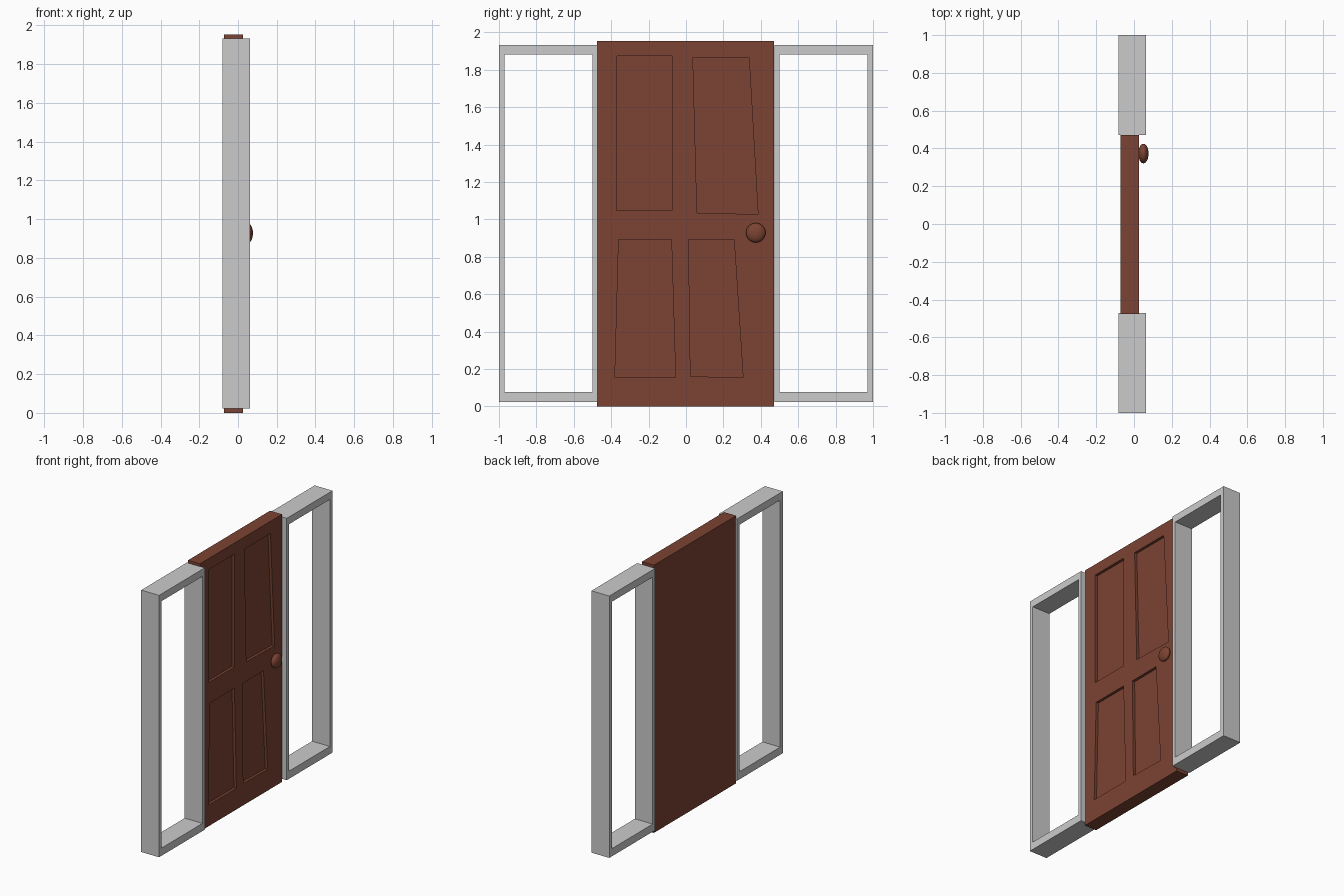
import bpy, bmesh

if "Cube" in bpy.data.objects:
    bpy.data.objects.remove(bpy.data.objects["Cube"])


def make_object(name, bm):
    bmesh.ops.recalc_face_normals(bm, faces=bm.faces)
    mesh = bpy.data.meshes.new(name)
    bm.to_mesh(mesh)
    bm.free()
    obj = bpy.data.objects.new(name, mesh)
    bpy.context.collection.objects.link(obj)
    return obj


def prism(bm, outline, x0, x1):
    """Extrude a (y, z) outline along x."""
    face = bm.faces.new([bm.verts.new((x0, y, z)) for y, z in outline])
    ext = bmesh.ops.extrude_face_region(bm, geom=[face])
    verts = [g for g in ext["geom"] if isinstance(g, bmesh.types.BMVert)]
    bmesh.ops.translate(bm, verts=verts, vec=(x1 - x0, 0, 0))


def rect(y0, y1, z0, z1):
    return [(y0, z0), (y1, z0), (y1, z1), (y0, z1)]


def side_frame(name, outer, inner, x0, x1):
    """Open rectangular frame: two loops at each depth, bridged."""
    bm = bmesh.new()
    o0, i0, i1, o1 = [[bm.verts.new((x, y, z)) for y, z in loop]
                      for loop, x in ((outer, x0), (inner, x0), (inner, x1), (outer, x1))]
    rings = [o0, i0, i1, o1]
    for r in range(4):
        a, b = rings[r], rings[(r + 1) % 4]
        for k in range(4):
            n = (k + 1) % 4
            bm.faces.new((a[k], a[n], b[n], b[k]))
    return make_object(name, bm)


brown = bpy.data.materials.new("brown_wood")
brown.diffuse_color = (0.2, 0.057, 0.033, 1)
brown.use_nodes = True
brown.node_tree.nodes["Principled BSDF"].inputs["Base Color"].default_value = brown.diffuse_color

# Open frames either side of the door
for name, s in (("left_side_frame", -1), ("right_side_frame", 1)):
    side_frame(name, rect(s * 0.472, s * 1.0, 0.022, 1.933),
               rect(s * 0.50, s * 0.97, 0.078, 1.88), -0.081, 0.063)

# Door slab
bm = bmesh.new()
prism(bm, rect(-0.476, 0.471, 0, 1.953), -0.071, 0.026)
door = make_object("door", bm)
door.data.materials.append(brown)

# Four slightly crooked recessed panels
panels = [
    [(-0.371, 1.048), (-0.075, 1.048), (-0.075, 1.872), (-0.369, 1.872)],
    [(0.059, 1.035), (0.385, 1.027), (0.337, 1.864), (0.037, 1.864)],
    [(-0.380, 0.155), (-0.056, 0.155), (-0.078, 0.893), (-0.360, 0.893)],
    [(0.024, 0.160), (0.305, 0.155), (0.257, 0.893), (0.014, 0.891)],
]
bm = bmesh.new()
for outline in panels:
    prism(bm, outline, 0.006, 0.08)
cutter = make_object("panel_cutter", bm)
cutter.hide_render = True
cut = door.modifiers.new("panels", "BOOLEAN")
cut.operation = "DIFFERENCE"
cut.solver = "EXACT"
cut.object = cutter
bpy.context.view_layer.objects.active = door
bpy.ops.object.modifier_apply(modifier=cut.name)
bpy.data.objects.remove(cutter)

# Flattened round knob
bpy.ops.mesh.primitive_uv_sphere_add(segments=32, ring_count=16, radius=1,
                                     location=(0.05, 0.373, 0.928))
knob = bpy.context.object
knob.name = "door_knob"
knob.scale = (0.027, 0.052, 0.052)
bpy.ops.object.transform_apply(location=False, rotation=False, scale=True)
bpy.ops.object.shade_smooth()
knob.data.materials.append(brown)
